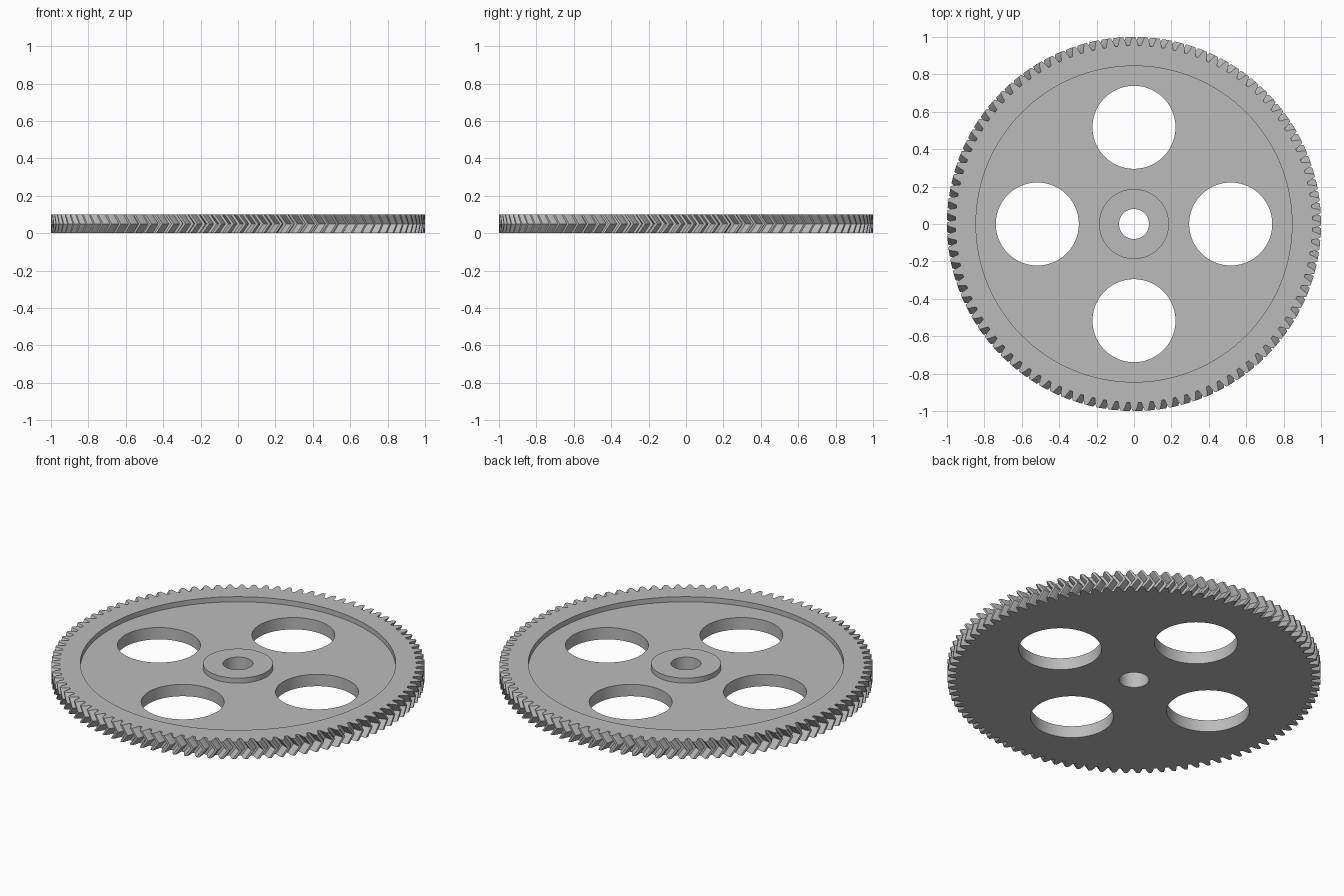
import bpy
import bmesh
from math import cos, sin, pi, radians

cube = bpy.data.objects.get("Cube")
if cube:
    bpy.data.objects.remove(cube)

TEETH = 96
HEIGHT = 0.1
WEB_TOP = 0.07
TWIST = 0.036          # how far the tooth middle leads its ends, in radians
RIM_INNER, HUB_R, BORE_R = 0.845, 0.187, 0.08
HOLE_R, HOLE_DIST = 0.222, 0.517

# Half tooth flank: (radius, half width as a fraction of the tooth pitch)
FLANK = [(0.954, 0.37), (0.968, 0.31), (0.98, 0.25), (0.991, 0.18), (1.0, 0.11)]
TOOTH = [(r, -w) for r, w in FLANK] + [(r, w) for r, w in reversed(FLANK)]

steel = bpy.data.materials.new("light grey")
steel.use_nodes = True
GREY = (0.5, 0.5, 0.5, 1)
steel.diffuse_color = GREY
steel.node_tree.nodes["Principled BSDF"].inputs["Base Color"].default_value = GREY


def make_object(name, bm):
    bmesh.ops.recalc_face_normals(bm, faces=bm.faces)
    mesh = bpy.data.meshes.new(name)
    bm.to_mesh(mesh)
    bm.free()
    mesh.materials.append(steel)
    obj = bpy.data.objects.new(name, mesh)
    bpy.context.collection.objects.link(obj)
    return obj


def circle(radius, x=0, y=0, sides=96):
    return [(x + radius * cos(2 * pi * i / sides), y + radius * sin(2 * pi * i / sides))
            for i in range(sides)]


def bridge(bm, a, b):
    n = len(a)
    for i in range(n):
        j = (i + 1) % n
        bm.faces.new((a[i], a[j], b[j], b[i]))


def ring_verts(bm, points, z):
    return [bm.verts.new((x, y, z)) for x, y in points]


def tooth_outline(turn):
    pitch = 2 * pi / TEETH
    return [(r * cos(a), r * sin(a))
            for t in range(TEETH) for r, w in TOOTH
            for a in [(t + w) * pitch + turn]]


def cylinder_cutter(name, radius, x=0, y=0):
    bm = bmesh.new()
    low, high = (ring_verts(bm, circle(radius, x, y), z) for z in (-0.1, 0.2))
    bridge(bm, low, high)
    bm.faces.new(low)
    bm.faces.new(high)
    return make_object(name, bm)


# Herringbone toothed blank
bm = bmesh.new()
rings = [ring_verts(bm, tooth_outline(turn), z)
         for turn, z in ((0, 0), (TWIST, HEIGHT / 2), (0, HEIGHT))]
bridge(bm, rings[0], rings[1])
bridge(bm, rings[1], rings[2])
bm.faces.new(rings[0])
bm.faces.new(rings[2])
gear = make_object("gear_wheel", bm)

# Ring-shaped recess that leaves the rim and the hub standing
bm = bmesh.new()
section = [ring_verts(bm, circle(r, sides=128), z) for r, z in
           ((HUB_R, WEB_TOP), (RIM_INNER, WEB_TOP), (RIM_INNER, 0.2), (HUB_R, 0.2))]
for k in range(4):
    bridge(bm, section[k], section[(k + 1) % 4])
cutters = [make_object("recess_cutter", bm)]

# Shaft bore and four lightening holes
cutters.append(cylinder_cutter("bore_cutter", BORE_R))
for k in range(4):
    a = k * pi / 2
    cutters.append(cylinder_cutter("hole_cutter", HOLE_R, HOLE_DIST * cos(a), HOLE_DIST * sin(a)))

bpy.context.view_layer.objects.active = gear
gear.select_set(True)
for cutter in cutters:
    mod = gear.modifiers.new("cut", "BOOLEAN")
    mod.operation = "DIFFERENCE"
    mod.solver = "EXACT"
    mod.object = cutter
    bpy.ops.object.modifier_apply(modifier=mod.name)
    bpy.data.objects.remove(cutter)

bpy.ops.object.shade_smooth_by_angle(angle=radians(15))
